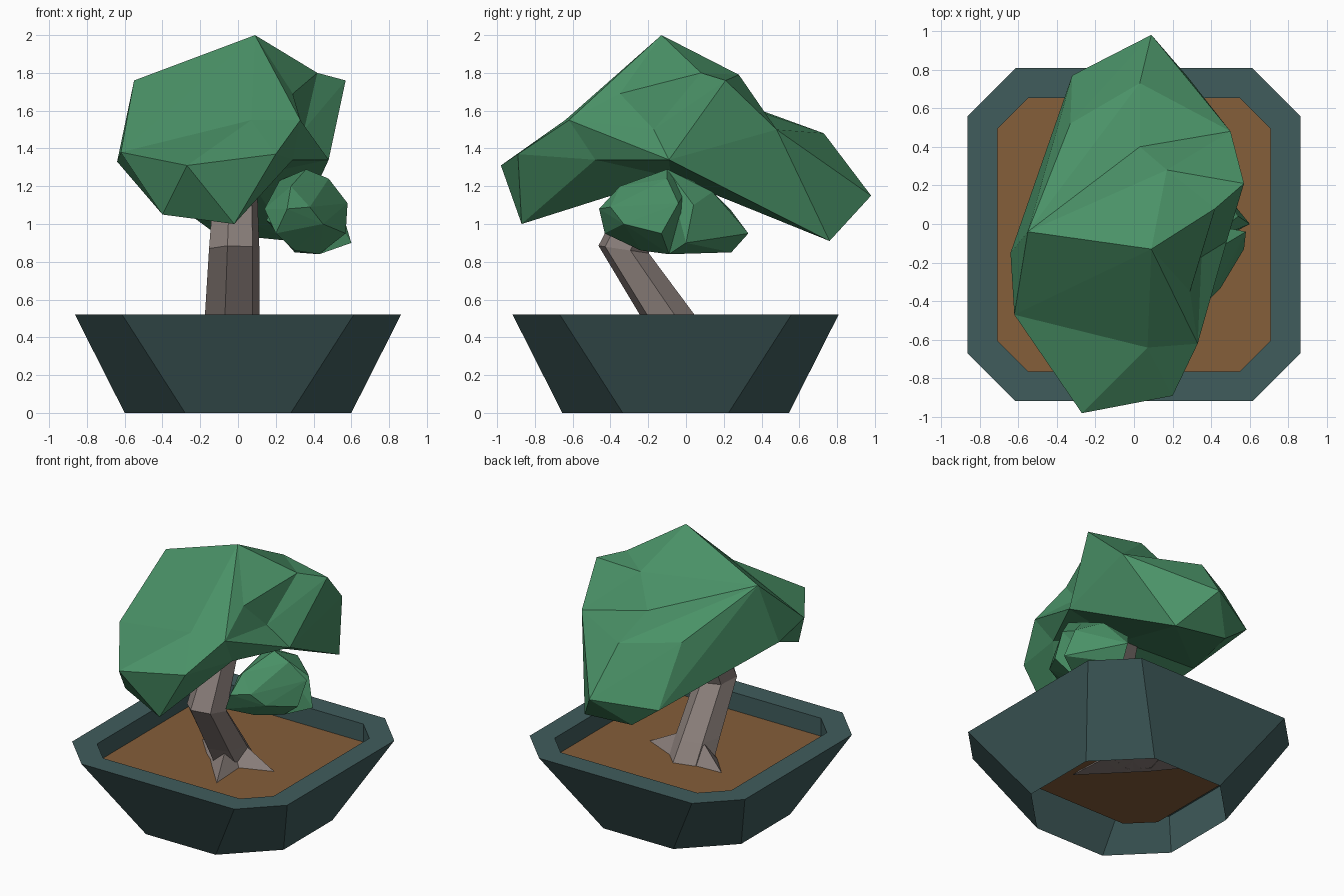
import bpy, bmesh, math
from mathutils import Vector

cube = bpy.data.objects.get("Cube")
if cube:
    bpy.data.objects.remove(cube, do_unlink=True)


def material(name, rgb):
    mat = bpy.data.materials.new(name)
    mat.use_nodes = True
    color = (*rgb, 1)
    mat.diffuse_color = color
    bsdf = next(n for n in mat.node_tree.nodes if n.type == 'BSDF_PRINCIPLED')
    bsdf.inputs["Base Color"].default_value = color
    bsdf.inputs["Roughness"].default_value = 0.9
    return mat


leaf_green = material("leaf green", (0.068, 0.285, 0.135))
bark_grey = material("bark grey", (0.26, 0.215, 0.20))
soil_brown = material("soil brown", (0.235, 0.112, 0.042))
pot_slate = material("pot slate", (0.051, 0.107, 0.107))


def finish(bm, name, mat, fix_normals=True):
    if fix_normals:
        bmesh.ops.recalc_face_normals(bm, faces=bm.faces)
    mesh = bpy.data.meshes.new(name)
    bm.to_mesh(mesh)
    bm.free()
    mesh.materials.append(mat)
    obj = bpy.data.objects.new(name, mesh)
    bpy.context.collection.objects.link(obj)
    return obj


def add_hull(bm, points):
    """Add one faceted convex lump around the points."""
    verts = [bm.verts.new(p) for p in points]
    result = bmesh.ops.convex_hull(bm, input=verts)
    loose = {v for v in verts if not v.link_faces}
    loose |= {g for g in result["geom_interior"] if isinstance(g, bmesh.types.BMVert)}
    bmesh.ops.delete(bm, geom=list(loose), context='VERTS')


def bridge(bm, rings):
    """Join successive rings of vertices with quads."""
    for low, high in zip(rings, rings[1:]):
        n = len(low)
        for i in range(n):
            j = (i + 1) % n
            bm.faces.new((low[i], low[j], high[j], high[i]))


def octagon(bm, half, cut, z):
    """Square with chamfered corners, counter-clockwise."""
    a, b, y0 = half, half - cut, -0.055
    corners = [(a, -b), (a, b), (b, a), (-b, a), (-a, b), (-a, -b), (-b, -a), (b, -a)]
    return [bm.verts.new((x, y + y0, z)) for x, y in corners]


# Pot: flared open shell with a flat rim and a short inner wall
RIM, SOIL = 0.52, 0.39
bm = bmesh.new()
bridge(bm, [octagon(bm, 0.60, 0.32, 0), octagon(bm, 0.863, 0.25, RIM),
            octagon(bm, 0.708, 0.16, RIM), octagon(bm, 0.708, 0.16, SOIL)])
finish(bm, "pot", pot_slate)

# Soil sheet
bm = bmesh.new()
bm.faces.new(octagon(bm, 0.708, 0.16, SOIL))
finish(bm, "soil", soil_brown, False)

# Trunk: six-sided, leaning forward, then bending back into the crown
bm = bmesh.new()
rings = []
for x, y, z, r, tilt in [(-0.03, 0, 0.36, 0.16, 0), (-0.03, -0.1, RIM, 0.15, 0),
                         (-0.02, -0.33, 0.865, 0.138, -0.15), (-0.01, -0.12, 1.35, 0.11, 0)]:
    ring = []
    for i in range(6):
        t = math.radians(15 + 60 * i)
        dy = r * math.sin(t)
        ring.append(bm.verts.new((x + r * math.cos(t), y + dy, z + tilt * dy)))
    rings.append(ring)
bridge(bm, rings)
bm.faces.new(rings[-1])
finish(bm, "trunk", bark_grey)

# Roots: three broad wedges spreading from the trunk base
bm = bmesh.new()
base = Vector((-0.03, -0.05, 0.36))
for tip in [(0.14, -0.46), (0.37, -0.06), (-0.37, 0.09)]:
    end = Vector((*tip, 0.37))
    out = (end - base).normalized()
    side = Vector((-out.y, out.x, 0)) * 0.16
    crest = base + out * 0.13 + Vector((0, 0, 0.15))
    add_hull(bm, [base + side, base - side, base + out * 0.14 + side * 0.7,
                  base + out * 0.14 - side * 0.7, crest, end])
finish(bm, "roots", bark_grey)

# Main crown: named corner points shared by several faceted lumps
P = dict(
    top=(0.09, -0.13, 2.0), left_top=(-0.55, -0.04, 1.76), left_low=(-0.64, -0.15, 1.33),
    left_front=(-0.62, -0.47, 1.38), nose=(-0.27, -0.98, 1.31), nose_right=(0.2, -0.89, 1.37),
    brow_right=(0.33, -0.62, 1.55), brow=(0.07, -0.64, 1.55), chin=(-0.02, -0.87, 1.0),
    chin_left=(-0.4, -0.72, 1.05), right_top=(0.42, 0.08, 1.8), right_tip=(0.57, 0.21, 1.76),
    right_low=(0.48, -0.09, 1.34), right_front=(0.29, -0.48, 1.34), right_mid=(0.29, -0.35, 1.69),
    dent=(0.35, -0.17, 1.5), belly=(0.05, -0.08, 1.25), saddle=(0.03, 0.4, 1.59),
    back_top=(0.17, 0.28, 1.79), back_right=(0.5, 0.48, 1.5), tail_top=(0.03, 0.73, 1.48),
    tail=(0.09, 0.98, 1.15), tail_low=(-0.12, 0.79, 0.95), tail_low_right=(0.28, 0.76, 0.91),
    tail_left=(-0.32, 0.77, 1.1), back_left=(-0.33, 0.52, 1.5))
lumps = [
    # nose, front dome, right flank pieces, middle dome, right shoulder, tail
    "left_front nose nose_right brow_right brow chin chin_left right_front",
    "top left_top left_low left_front brow brow_right right_mid dent right_front "
    "chin chin_left belly",
    "top right_mid right_top dent",
    "brow_right dent right_low right_front belly",
    "top left_top left_low right_top dent right_low back_top saddle belly",
    "right_top right_tip back_top back_right right_low dent saddle belly",
    "left_top left_low right_low belly back_right saddle tail_top tail tail_low "
    "tail_low_right tail_left back_left",
]
bm = bmesh.new()
for lump in lumps:
    add_hull(bm, [P[key] for key in lump.split()])
finish(bm, "main_crown", leaf_green, False)

# Small side crown: front and back lumps meeting at a crease
crown, left, under = (0.36, -0.1, 1.29), (0.22, 0.03, 1.23), (0.43, -0.09, 0.84)
bm = bmesh.new()
add_hull(bm, [crown, left, under, (0.48, -0.1, 1.24), (0.28, -0.35, 1.2), (0.38, -0.4, 1.09),
              (0.14, -0.2, 1.08), (0.2, -0.43, 0.95), (0.26, -0.46, 1.08), (0.58, -0.04, 1.11),
              (0.57, -0.13, 0.95), (0.45, -0.33, 1.0), (0.3, -0.24, 0.86), (0.38, 0, 0.95)])
add_hull(bm, [crown, left, under, (0.38, 0.14, 1.17), (0.54, 0.04, 1.1), (0.6, 0, 0.9),
              (0.3, 0.24, 0.85), (0.33, 0.33, 0.95), (0.25, 0.24, 1.07), (0.15, 0, 1.02)])
finish(bm, "small_crown", leaf_green, False)
